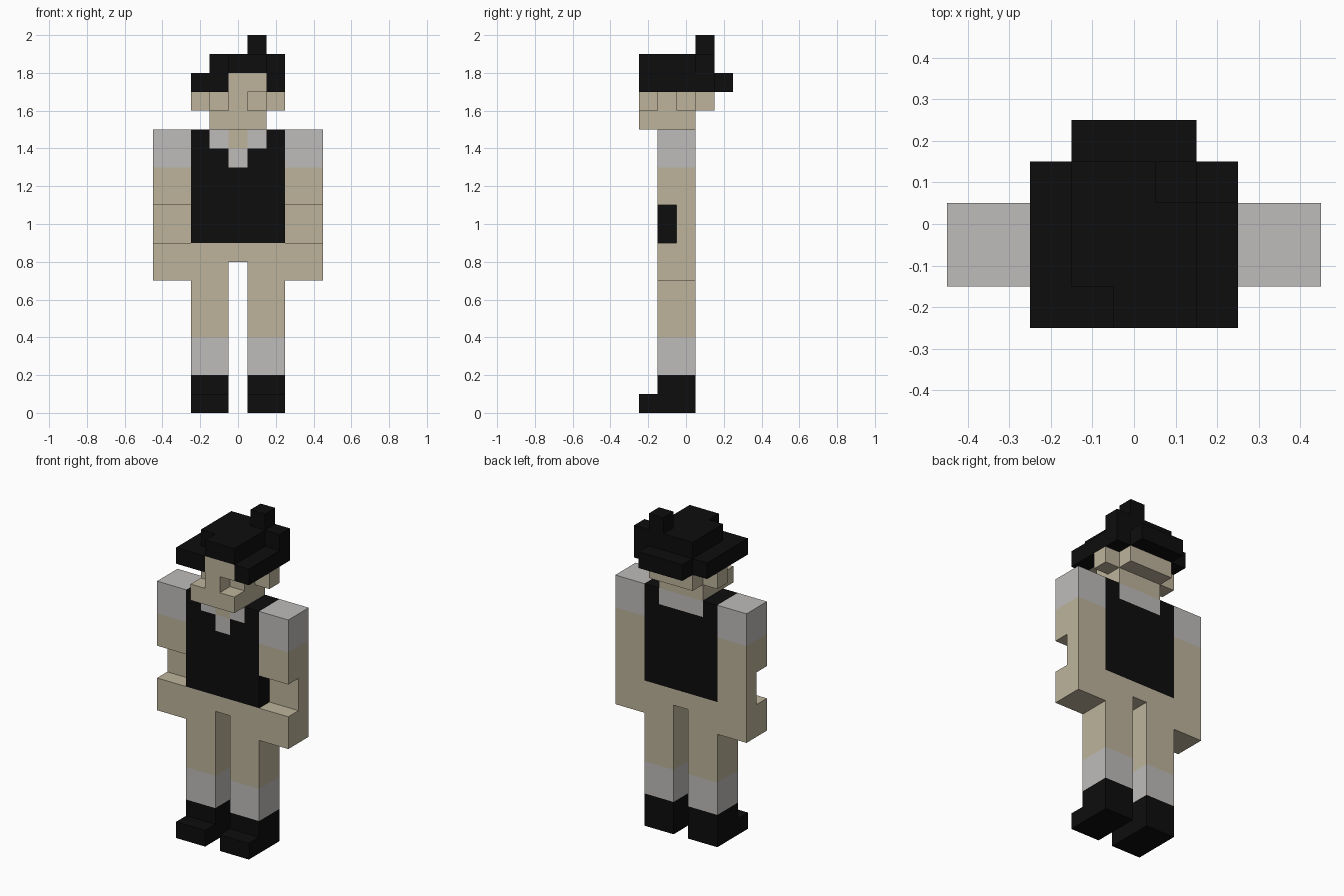
import bpy
import bmesh
import math
from mathutils import Vector

cube = bpy.data.objects.get("Cube")
if cube:
    bpy.data.objects.remove(cube, do_unlink=True)

U = 0.1  # size of one block


def material(name, rgb):
    m = bpy.data.materials.new(name)
    m.use_nodes = True
    m.diffuse_color = (*rgb, 1)
    bsdf = next(n for n in m.node_tree.nodes if n.type == 'BSDF_PRINCIPLED')
    bsdf.inputs["Base Color"].default_value = (*rgb, 1)
    bsdf.inputs["Roughness"].default_value = 0.9
    return m


SKIN, GREY, BLACK = 0, 1, 2
MATERIALS = [material("tan skin", (0.51, 0.455, 0.33)),
             material("light grey cloth", (0.515, 0.505, 0.495)),
             material("black cloth", (0.004, 0.004, 0.004))]

# Corner offsets of a block face for each outward direction
AXES = [Vector((1, 0, 0)), Vector((0, 1, 0)), Vector((0, 0, 1))]


def cells(box):
    """All block cells inside a box given as x0, x1, y0, y1, z0, z1."""
    lo = [round(box[0] / U + .5), round(box[2] / U + .5), round(box[4] / U)]
    hi = [round(box[1] / U + .5), round(box[3] / U + .5), round(box[5] / U)]
    return [(i, j, k) for i in range(lo[0], hi[0])
            for j in range(lo[1], hi[1]) for k in range(lo[2], hi[2])]


def block_part(name, boxes, cuts=(), mirror=False):
    """Joins (colour, box) blocks into one closed shell; later boxes repaint."""
    grid = {}
    for colour, box in boxes:
        for c in cells(box):
            grid[c] = colour
    for box in cuts:
        for c in cells(box):
            grid.pop(c, None)
    if mirror:
        grid = {(-i, j, k): col for (i, j, k), col in grid.items()}
    bm = bmesh.new()
    for c, colour in grid.items():
        centre = Vector((c[0], c[1], c[2] + .5))
        for a in range(3):
            for s in (-1, 1):
                n = list(c)
                n[a] += s
                if tuple(n) in grid:
                    continue
                u, v = AXES[(a + 1) % 3] * .5, AXES[(a + 2) % 3] * .5 * s
                mid = centre + AXES[a] * .5 * s
                f = bm.faces.new([bm.verts.new((mid + p) * U)
                                  for p in (-u - v, u - v, u + v, v - u)])
                f.material_index = colour
    bmesh.ops.remove_doubles(bm, verts=bm.verts, dist=U * .01)
    bmesh.ops.dissolve_limit(bm, angle_limit=math.radians(1), verts=bm.verts,
                             edges=bm.edges, delimit={'MATERIAL'})
    me = bpy.data.meshes.new(name)
    bm.to_mesh(me)
    bm.free()
    for m in MATERIALS:
        me.materials.append(m)
    ob = bpy.data.objects.new(name, me)
    bpy.context.collection.objects.link(ob)
    return ob


for side, flip in (("left", False), ("right", True)):
    # Boot with a low toe
    block_part(side + "_boot", [(BLACK, (.05, .25, -.15, .05, 0, .2)),
                                (BLACK, (.05, .25, -.25, -.15, 0, .1))], mirror=flip)
    # Leg with a sock
    block_part(side + "_leg", [(SKIN, (.05, .25, -.15, .05, .4, .8)),
                               (GREY, (.05, .25, -.15, .05, .2, .4))], mirror=flip)
    # Arm with a short sleeve and a notch at the elbow
    block_part(side + "_arm", [(SKIN, (.25, .45, -.15, .05, .7, 1.3)),
                               (GREY, (.25, .45, -.15, .05, 1.3, 1.5))],
               cuts=[(.25, .45, -.15, -.05, .9, 1.1)], mirror=flip)

block_part("hips", [(SKIN, (-.25, .25, -.15, .05, .8, .9))])

# Vest with a shirt collar and an open neck
block_part("torso", [
    (BLACK, (-.25, .25, -.15, .05, .9, 1.5)),
    (GREY, (-.15, .15, -.15, .05, 1.4, 1.5)),
    (GREY, (-.05, .05, -.15, -.05, 1.3, 1.4)),
    (SKIN, (-.05, .05, -.15, -.05, 1.4, 1.5))])

# Jaw, skull, nose, ears and brow
block_part("head", [
    (SKIN, (-.15, .15, -.25, .05, 1.5, 1.6)),
    (SKIN, (-.15, .15, -.15, .15, 1.6, 1.7)),
    (SKIN, (-.05, .05, -.25, -.15, 1.6, 1.7)),
    (SKIN, (-.25, .25, -.05, .05, 1.6, 1.7)),
    (SKIN, (-.05, .15, -.25, -.15, 1.7, 1.8))])

# Brim, crown, side step and plume
block_part("hat", [
    (BLACK, (-.25, .25, -.25, .15, 1.7, 1.8)),
    (BLACK, (-.15, .15, .15, .25, 1.7, 1.8)),
    (BLACK, (-.15, .15, -.15, .15, 1.8, 1.9)),
    (BLACK, (-.05, .15, -.25, -.15, 1.8, 1.9)),
    (BLACK, (.15, .25, .05, .15, 1.8, 1.9)),
    (BLACK, (.05, .15, .05, .15, 1.9, 2.0))],
    cuts=[(-.05, .15, -.25, -.15, 1.7, 1.8)])
